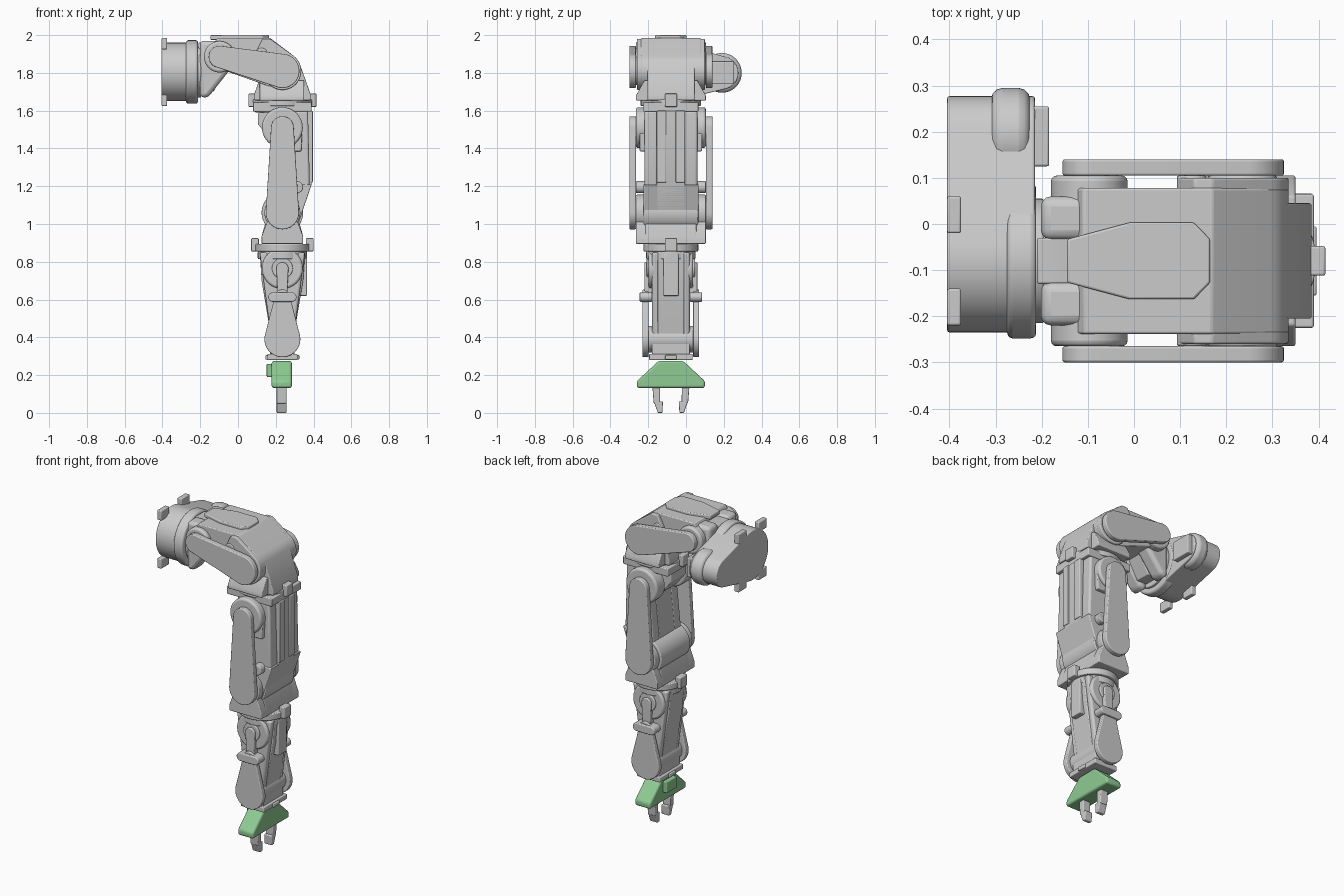
import bpy, bmesh, math
from mathutils import geometry

cube = bpy.data.objects.get("Cube")
if cube:
    bpy.data.objects.remove(cube, do_unlink=True)


def material(name, red, green, blue):
    m = bpy.data.materials.new(name)
    m.use_nodes = True
    m.diffuse_color = (red, green, blue, 1)
    m.node_tree.nodes["Principled BSDF"].inputs["Base Color"].default_value = m.diffuse_color
    return m


GREY = material("light_grey", .6, .6, .6)
GREEN = material("soft_green", .27, .6, .29)

# Shared measures: the arm's centre lines, edge roundings and sideways layers
MID, ARM = -.08, .235
FINE, SOFT, ROUND = .005, .012, .025
CHEEK, HUB, BAR = (.07, .14), (.1, .185), (.185, .22)


def prism(name, outline, axis, start, end, bevel=FINE, colour=GREY):
    """Extrude an outline along an axis: X takes (y, z), Y takes (x, z), Z takes (x, y)."""
    slot = "XYZ".index(axis)
    bm = bmesh.new()
    rings = []
    for depth in (start, end):
        ring = []
        for point in outline:
            co = list(point)
            co.insert(slot, depth)
            ring.append(bm.verts.new(co))
        bm.faces.new(ring)
        rings.append(ring)
    near, far = rings
    for i in range(len(outline)):
        bm.faces.new((near[i - 1], near[i], far[i], far[i - 1]))
    bmesh.ops.recalc_face_normals(bm, faces=bm.faces)
    mesh = bpy.data.meshes.new(name)
    bm.to_mesh(mesh)
    bm.free()
    mesh.materials.append(colour)
    mesh.shade_smooth()
    mesh.set_sharp_from_angle(angle=math.radians(32))
    part = bpy.data.objects.new(name, mesh)
    bpy.context.collection.objects.link(part)
    mod = part.modifiers.new("rounded_edges", "BEVEL")
    mod.width, mod.segments, mod.limit_method = bevel, 3, "ANGLE"
    mod.angle_limit = math.radians(35)


def disc(centre, radius, sides=48):
    turns = [math.tau * i / sides for i in range(sides)]
    return [(centre[0] + radius * math.cos(t), centre[1] + radius * math.sin(t)) for t in turns]


def row(centre, half, height):
    return [(centre - half, height), (centre + half, height)]


def rect(centre, half, rise):
    return row(centre[0], half, centre[1] - rise) + row(centre[0], half, centre[1] + rise)[::-1]


def wrap(*outlines):
    """Tight convex outline around several shapes."""
    points = sum(outlines, [])
    return [points[i] for i in geometry.convex_hull_2d(points)]


def centred(name, outline, half, bevel=FINE):
    prism(name, outline, "Y", MID - half, MID + half, bevel)


def pair(name, outline, layer, bevel=FINE):
    inner, outer = layer
    prism(name + "_left", outline, "Y", MID + inner, MID + outer, bevel)
    prism(name + "_right", outline, "Y", MID - outer, MID - inner, bevel)


def bearing(name, top, radius, depth):
    """Swivel plate with a narrower ring below and a clip at each end."""
    prism(name + "_plate", disc((ARM, MID), radius), "Z", top - depth / 2, top)
    prism(name + "_ring", disc((ARM, MID), radius * .9), "Z", top - depth, top - depth / 2)
    for end in (-radius, radius):
        prism(name + "_clip", rect((ARM + end, MID), .02, .032), "Z", top - .04, top + .03, FINE)


# Joint centres, seen from the front
shoulder, elbow = (-.097, 1.885), (ARM, 1.81)
upper, lower = (ARM, 1.51), (ARM, 1.06)
wrist, hand = (ARM, .765), (ARM, .39)

# Shoulder base: drum with a motor lobe at the back and tabs around the rim
hub, motor = (MID, 1.805), (.19, 1.8)
prism("base_housing", wrap(disc(hub, .155), disc(motor, .087)), "X", -.405, -.215)
prism("base_flange", disc(hub, .168), "X", -.275, -.212, SOFT)
prism("base_collar", disc(hub, .135), "X", -.22, -.195)
prism("motor_cap", disc(motor, .105), "X", -.31, -.225, ROUND)
prism("motor_plug", rect(motor, .065, .06), "X", -.23, -.184)
for y in (MID - .1, MID + .1):
    for z in (1.655, 1.955):
        prism("base_tab", rect((y, z), .04, .03), "X", -.405, -.375)

# Shoulder yoke and hubs
yoke = rect((-.18, 1.82), .022, .15)
pair("yoke_cheek", wrap(yoke, disc(shoulder, .085)), (.045, .14), ROUND)
centred("yoke_core", wrap(rect((-.17, 1.83), .04, .13), disc(shoulder, .06)), .05)
pair("shoulder_hub", disc(shoulder, .083), HUB, SOFT)

# Upper arm: sloped shell, raised panel, side bosses and link bars
boss = disc((.125, 1.9), .032)
ridge = row(.03, .14, 1.985)
centred("upper_shell", wrap(ridge, disc(shoulder, .06), disc(elbow, .1)), .158)
prism("top_panel", wrap(rect((.06, MID), .07, .083), rect((.01, MID), .155, .047)), "Z", 1.975, 2)
pair("upper_cheek", wrap(boss, disc(elbow, .1), row(.15, .02, 1.98)), (.15, .18))
pair("upper_link_bar", wrap(disc(shoulder, .058), disc(elbow, .09)), BAR)
pair("upper_boss", boss, HUB)
pair("upper_pivot", disc(elbow, .075), HUB)

# Elbow block and its bearing
centred("elbow_block", wrap(disc(elbow, .1), rect((ARM, 1.67), .15, .015)), .125)
prism("elbow_skirt", wrap(rect((MID, 1.667), .185, .013), rect((MID, 1.73), .14, .03)), "X", .115, .35)
bearing("elbow_bearing", 1.66, .16, .07)
centred("elbow_stop", rect((ARM, 1.62), .155, .025), .145)

# Forearm: head, tapering back body with ribs, lower drum and link bars
foot = row(ARM, .07, .96)
spine = row(.31, .08, 1.21) + row(.31, .08, 1.6)
centred("forearm_head", wrap(row(ARM, .13, 1.6), row(ARM, .13, 1.53), disc(upper, .09)), .075)
centred("forearm_core", wrap(spine, foot), .075)
pair("forearm_cheek", wrap(row(.31, .07, 1.22), row(.3, .07, 1.6), foot), CHEEK, SOFT)
centred("forearm_band", wrap(row(.34, .05, 1.21), foot), .146)
for y in (MID - .05, MID + .05):
    prism("back_rib", rect((.38, y), .016, .025), "Z", 1.22, 1.6)
centred("lower_drum", disc(lower, .11), .142)
pair("upper_bearing_hub", disc(upper, .108), HUB, SOFT)
pair("lower_bearing_hub", disc(lower, .095), HUB)
pair("forearm_bar", wrap(disc(lower, .088), disc(upper, .06)), BAR)
pair("forearm_boss", disc((.312, 1.195), .032), HUB)
pair("forearm_clamp", wrap(row(.31, .03, 1.48), row(.3, .035, 1.385)), (.13, .165))

# Forearm foot and wrist bearing
base = rect((ARM, .915), .11, .02)
centred("forearm_foot", wrap(row(ARM, .075, 1.06), base), .135)
pair("foot_flank", wrap(row(ARM, .07, 1.04), base), (.125, .185))
bearing("wrist_bearing", .895, .145, .08)

# Wrist: joint discs, tapering body, rods and drop-shaped hand plates
neck = row(ARM, .06, .4)
collar = row(ARM, .12, .85)
centred("wrist_block", wrap(collar, row(ARM, .11, .7), neck), .07)
pair("wrist_cheek", wrap(collar, row(ARM, .1, .7), neck), (.06, .1), SOFT)
prism("wrist_spine", rect((MID, .73), .04, .11), "X", .32, .365)
rod_end = (ARM, .613)
pair("wrist_joint", disc(wrist, .108), (.05, .118), SOFT)
pair("wrist_cap", disc(wrist, .055), (.1, .128))
pair("wrist_rod", wrap(disc(wrist, .032), disc(rod_end, ROUND)), (.1, .14))
pair("wrist_crossbar", wrap(*[disc(end, ROUND) for end in row(ARM, .05, rod_end[1])]), (.1, .165))
pair("hand_plate", wrap(disc(hand, .095), disc(rod_end, .04)), (.118, .15))
centred("hand_drum", disc(hand, .07), .122)
centred("hand_neck", rect((ARM, .35), .065, .05), .1)
centred("hand_flange", rect((ARM, .296), .08, .016), .115)
centred("hand_clip", rect((ARM, .294), .09, SOFT), .03)

# Gripper: flared housing, side box and two hooked fingers
flare = wrap(rect((MID, .15), .18, .018), rect((MID, .265), .065, .01))
prism("gripper_housing", flare, "X", .178, .285, SOFT, GREEN)
prism("gripper_box", rect((MID, .225), .05, .035), "X", .152, .19, FINE, GREEN)
for side, sign in (("left", 1), ("right", -1)):
    shank = row(MID + sign * .078, .02, .14) + row(MID + sign * .074, .017, .05)
    tip = row(MID + sign * .066, .024, .06) + row(MID + sign * .057, SOFT, 0)
    prism("finger_" + side, wrap(shank), "X", .205, .257)
    prism("fingertip_" + side, wrap(tip), "X", .205, .257)
